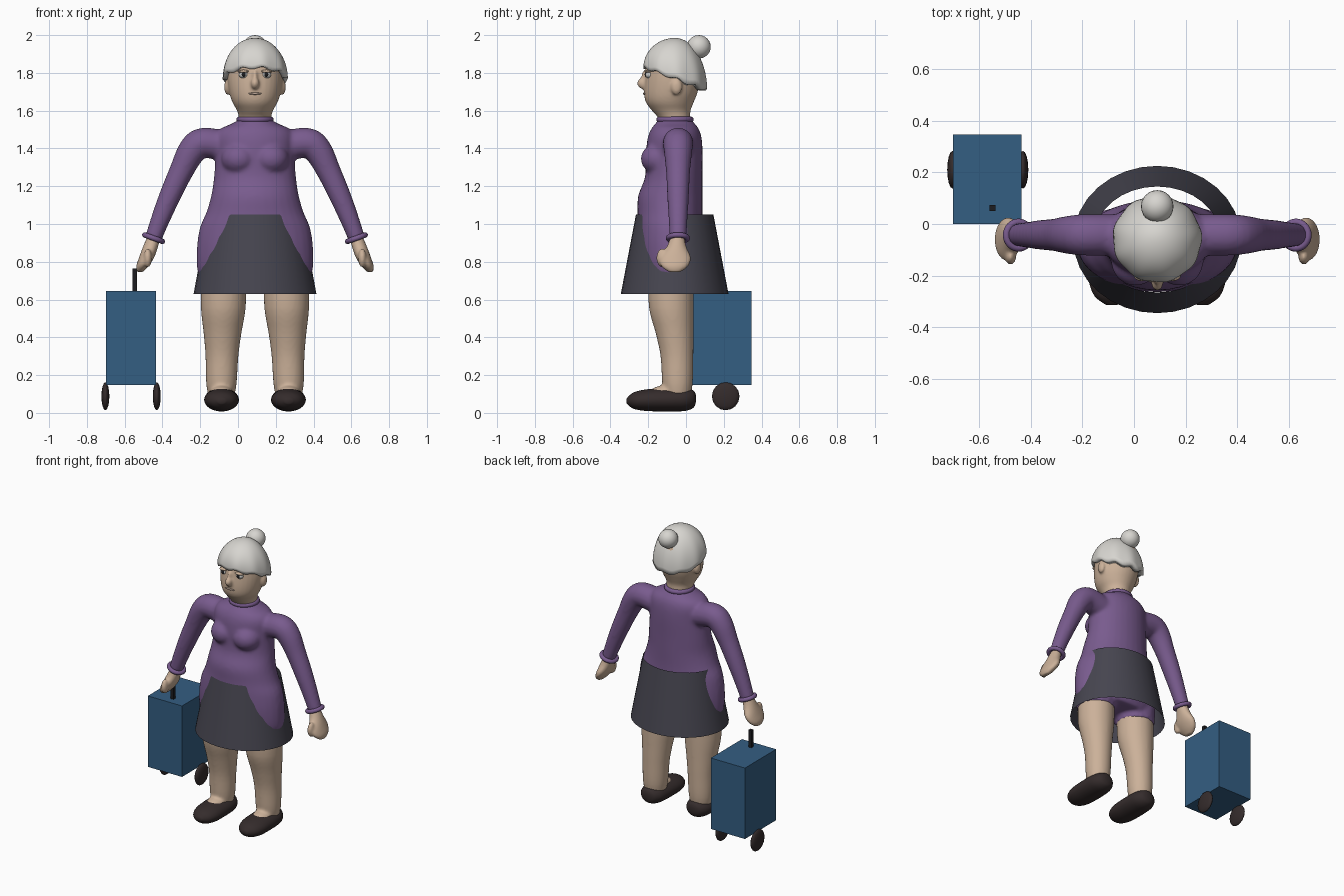
import bpy, bmesh
from math import sin, cos, pi, tau
from mathutils import Vector, Matrix

cube = bpy.data.objects.get("Cube")
if cube:
    bpy.data.objects.remove(cube)

MID = 0.09  # the figure stands beside the trolley, so its axis is off centre
X, Y, Z = Vector((1, 0, 0)), Vector((0, 1, 0)), Vector((0, 0, 1))


def material(name, *rgb):
    m = bpy.data.materials.new(name)
    m.use_nodes = True
    m.diffuse_color = (*rgb, 1)
    bsdf = m.node_tree.nodes["Principled BSDF"]
    bsdf.inputs["Base Color"].default_value = (*rgb, 1)
    bsdf.inputs["Roughness"].default_value = 0.8
    return m


purple = material("purple knit", 0.19, 0.105, 0.27)
skin = material("skin", 0.6, 0.44, 0.32)
grey = material("silver hair", 0.68, 0.665, 0.63)
charcoal = material("charcoal cloth", 0.062, 0.06, 0.08)
leather = material("dark leather", 0.035, 0.025, 0.025)
blue = material("blue canvas", 0.034, 0.112, 0.225)
white = material("eye white", 0.6, 0.6, 0.58)
black = material("black", 0.012, 0.012, 0.014)
lip = material("lip", 0.5, 0.38, 0.31)


def loft(bm, rings, axis=None, n=32, caps=True, steps=4):
    """Skin smooth ellipse sections (x, y, z, ru, rv) along a path."""
    pts = [Vector(r) for r in rings]
    ext = [pts[0]] + pts + [pts[-1]]
    dense = []
    for a, b, c, d in zip(ext, ext[1:], ext[2:], ext[3:]):
        for k in range(steps):
            t = k / steps
            dense.append(b + (c - a) * (t / 2) + (2 * a - 5 * b + 4 * c - d) * (t * t / 2)
                         + (3 * b - a - 3 * c + d) * (t ** 3 / 2))
    dense.append(pts[-1])
    loops = []
    for i, p in enumerate(dense):
        before, after = dense[max(i - 1, 0)], dense[min(i + 1, len(dense) - 1)]
        t = axis or (Vector(after[:3]) - Vector(before[:3])).normalized()
        u = (Z if abs(t.y) > 0.9 else Y).cross(t).normalized()
        v = t.cross(u)
        loops.append([bm.verts.new(Vector(p[:3]) + u * p[3] * cos(tau * j / n)
                                   + v * p[4] * sin(tau * j / n)) for j in range(n)])
    for a, b in zip(loops, loops[1:]):
        for j in range(n):
            k = (j + 1) % n
            bm.faces.new((a[j], a[k], b[k], b[j]))
    if caps:
        bm.faces.new(loops[0])
        bm.faces.new(loops[-1])


def ball(bm, centre, radii, seg=24):
    m = Matrix.Translation(centre) @ Matrix.Diagonal((*radii, 1))
    bmesh.ops.create_uvsphere(bm, u_segments=seg, v_segments=seg // 2, radius=1, matrix=m)


def finish(name, bm, mat, voxel=0, x=MID, smooth=True):
    bmesh.ops.recalc_face_normals(bm, faces=bm.faces)
    me = bpy.data.meshes.new(name)
    bm.to_mesh(me)
    bm.free()
    ob = bpy.data.objects.new(name, me)
    bpy.context.collection.objects.link(ob)
    ob.location.x = x
    me.materials.append(mat)
    for f in me.polygons:
        f.use_smooth = smooth
    if voxel:  # fuse overlapping volumes into one soft skin
        r = ob.modifiers.new("fuse", "REMESH")
        r.mode, r.voxel_size, r.use_smooth_shade = "VOXEL", voxel, True
        s = ob.modifiers.new("soften", "SMOOTH")
        s.factor, s.iterations = 0.5, 5
    return ob


def single_ball(name, centre, radii, mat, x=MID, seg=24):
    bm = bmesh.new()
    ball(bm, centre, radii, seg)
    return finish(name, bm, mat, x=x)


def ring(name, centre, major, minor, tilt=0):
    bpy.ops.mesh.primitive_torus_add(major_segments=32, minor_segments=12, major_radius=major,
                                     minor_radius=minor, location=centre, rotation=(0, tilt, 0))
    ob = bpy.context.object
    ob.name = name
    ob.data.materials.append(purple)
    bpy.ops.object.shade_smooth()


def box(name, low, high, mat):
    low, high = Vector(low), Vector(high)
    bm = bmesh.new()
    bmesh.ops.create_cube(bm, size=1, matrix=Matrix.Translation((low + high) / 2)
                          @ Matrix.Diagonal((*(high - low), 1)))
    finish(name, bm, mat, x=0, smooth=False)


# Jumper: torso, bust, sleeves and hips in one piece; sections are z, y, rx, ry
bm = bmesh.new()
torso = [(0.7, -0.08, 0.27, 0.14), (0.75, -0.085, 0.305, 0.165), (0.87, -0.085, 0.308, 0.178),
         (0.98, -0.085, 0.292, 0.175), (1.06, -0.085, 0.258, 0.172), (1.15, -0.083, 0.232, 0.17),
         (1.25, -0.065, 0.217, 0.152), (1.38, -0.062, 0.208, 0.15), (1.46, -0.06, 0.207, 0.142),
         (1.505, -0.058, 0.18, 0.125), (1.53, -0.058, 0.125, 0.105), (1.55, -0.058, 0.09, 0.09)]
loft(bm, [(0, y, z, rx, ry) for z, y, rx, ry in torso], Z)
for s in (-1, 1):
    ball(bm, (s * 0.085, -0.14, 1.345), (0.095, 0.1, 0.085))
    loft(bm, [(s * 0.17, -0.08, 0.85, 0.125, 0.14), (s * 0.167, -0.08, 0.66, 0.125, 0.128)], Z)
    sleeve = [(0.15, 1.41, 0.08), (0.275, 1.43, 0.08), (0.335, 1.385, 0.075), (0.39, 1.28, 0.064),
              (0.445, 1.16, 0.058), (0.495, 1.04, 0.051), (0.54, 0.92, 0.044)]
    loft(bm, [(s * x, -0.042, z, r, r) for x, z, r in sleeve])
finish("jumper", bm, purple, 0.012)
ring("collar", (MID, -0.058, 1.553), 0.083, 0.016)

# Skirt: open flared cone
bm = bmesh.new()
loft(bm, [(0, -0.06, 0.63, 0.325, 0.285), (0, -0.06, 1.05, 0.248, 0.205)], Z, caps=False, steps=1)
finish("skirt", bm, charcoal)

for s, side in ((-1, "right"), (1, "left")):
    # Cuff and hand
    ring(side + "_cuff", (MID + s * 0.537, -0.043, 0.925), 0.05, 0.014, -s * 0.35)
    bm = bmesh.new()
    loft(bm, [(s * 0.533, -0.045, 0.94, 0.034, 0.034), (s * 0.553, -0.05, 0.88, 0.04, 0.052),
              (s * 0.575, -0.058, 0.82, 0.04, 0.084), (s * 0.597, -0.06, 0.775, 0.032, 0.07),
              (s * 0.61, -0.06, 0.745, 0.014, 0.03)], Z)
    ball(bm, (s * 0.568, -0.125, 0.82), (0.022, 0.032, 0.05))
    finish(side + "_hand", bm, skin, 0.007)

    # Leg with the instep that shows in the shoe opening
    bm = bmesh.new()
    leg = [(0.165, -0.08, 0.7, 0.12), (0.168, -0.077, 0.55, 0.118), (0.172, -0.06, 0.42, 0.1),
           (0.175, -0.048, 0.3, 0.087), (0.178, -0.045, 0.15, 0.08), (0.178, -0.045, 0.05, 0.06)]
    loft(bm, [(s * x, y, z, r, r) for x, y, z, r in leg], Z)
    ball(bm, (s * 0.178, -0.11, 0.105), (0.06, 0.085, 0.04))
    finish(side + "_leg", bm, skin, 0.01)

    # Slip-on shoe
    bm = bmesh.new()
    shoe = [(0.052, 0.075, 0.02, 0.02), (0.04, 0.073, 0.052, 0.045), (0.0, 0.071, 0.08, 0.06),
            (-0.06, 0.07, 0.09, 0.062), (-0.14, 0.069, 0.092, 0.061), (-0.22, 0.067, 0.088, 0.056),
            (-0.28, 0.065, 0.065, 0.042), (-0.314, 0.063, 0.02, 0.014)]
    loft(bm, [(s * 0.177, y, z, rx, rz) for y, z, rx, rz in shoe], Y)
    finish(side + "_shoe", bm, leather)

    # Eye
    single_ball(side + "_eye", (s * 0.06, -0.192, 1.79), (0.025, 0.024, 0.02), white, seg=16)
    single_ball(side + "_pupil", (s * 0.06, -0.209, 1.791), (0.012, 0.01, 0.013), black, seg=12)
    single_ball(side + "_eyelid", (s * 0.06, -0.197, 1.808), (0.032, 0.024, 0.009), skin, seg=16)

# Head: neck, skull, nose and ears in one piece
bm = bmesh.new()
head = [(1.5, -0.058, 0.08, 0.08), (1.56, -0.062, 0.085, 0.085), (1.6, -0.078, 0.095, 0.102),
        (1.645, -0.086, 0.12, 0.127), (1.7, -0.08, 0.137, 0.142), (1.78, -0.07, 0.146, 0.146),
        (1.86, -0.06, 0.138, 0.143), (1.92, -0.055, 0.1, 0.1), (1.945, -0.055, 0.04, 0.04)]
loft(bm, [(0, y, z, rx, ry) for z, y, rx, ry in head], Z)
ball(bm, (0, -0.225, 1.745), (0.023, 0.033, 0.032))
ball(bm, (0, -0.21, 1.775), (0.015, 0.028, 0.045))
for s in (-1, 1):
    ball(bm, (s * 0.145, -0.05, 1.725), (0.018, 0.03, 0.042))
finish("head", bm, skin, 0.008)
single_ball("mouth", (0, -0.22, 1.69), (0.036, 0.008, 0.006), lip, seg=16)

# Hair: dome whose hem drops from the fringe to the nape, with a wavy edge
bm = bmesh.new()
N, ROWS = 64, 14
top = bm.verts.new((0, -0.058, 1.985))
last = None
for i in range(1, ROWS + 1):
    t = i / ROWS * pi / 2
    row = []
    for j in range(N):
        a = tau * j / N
        wave = (i / ROWS) ** 3 * sin(9 * a + 0.8)
        hem = 1.77 - 0.058 * sin(a) + 0.008 * wave
        r = sin(t) * (1 + 0.015 * wave)
        row.append(bm.verts.new((0.172 * r * cos(a), -0.058 + 0.168 * r * sin(a),
                                 hem + (1.985 - hem) * cos(t))))
    for j in range(N):
        k = (j + 1) % N
        bm.faces.new((last[j], row[j], row[k], last[k]) if last else (top, row[j], row[k]))
    last = row
hair = finish("hair", bm, grey)
thick = hair.modifiers.new("thickness", "SOLIDIFY")
thick.thickness, thick.offset = 0.035, -1
single_ball("hair_bun", (0, 0.068, 1.938), (0.063, 0.063, 0.062), grey)

# Shopping trolley
box("trolley_bag", (-0.7, 0.0, 0.147), (-0.435, 0.346, 0.645), blue)
box("trolley_handle", (-0.559, 0.05, 0.6), (-0.536, 0.074, 0.765), black)
for x, side in ((-0.702, "right"), (-0.43, "left")):
    single_ball(side + "_wheel", (x, 0.21, 0.088), (0.021, 0.073, 0.074), leather, x=0, seg=16)
